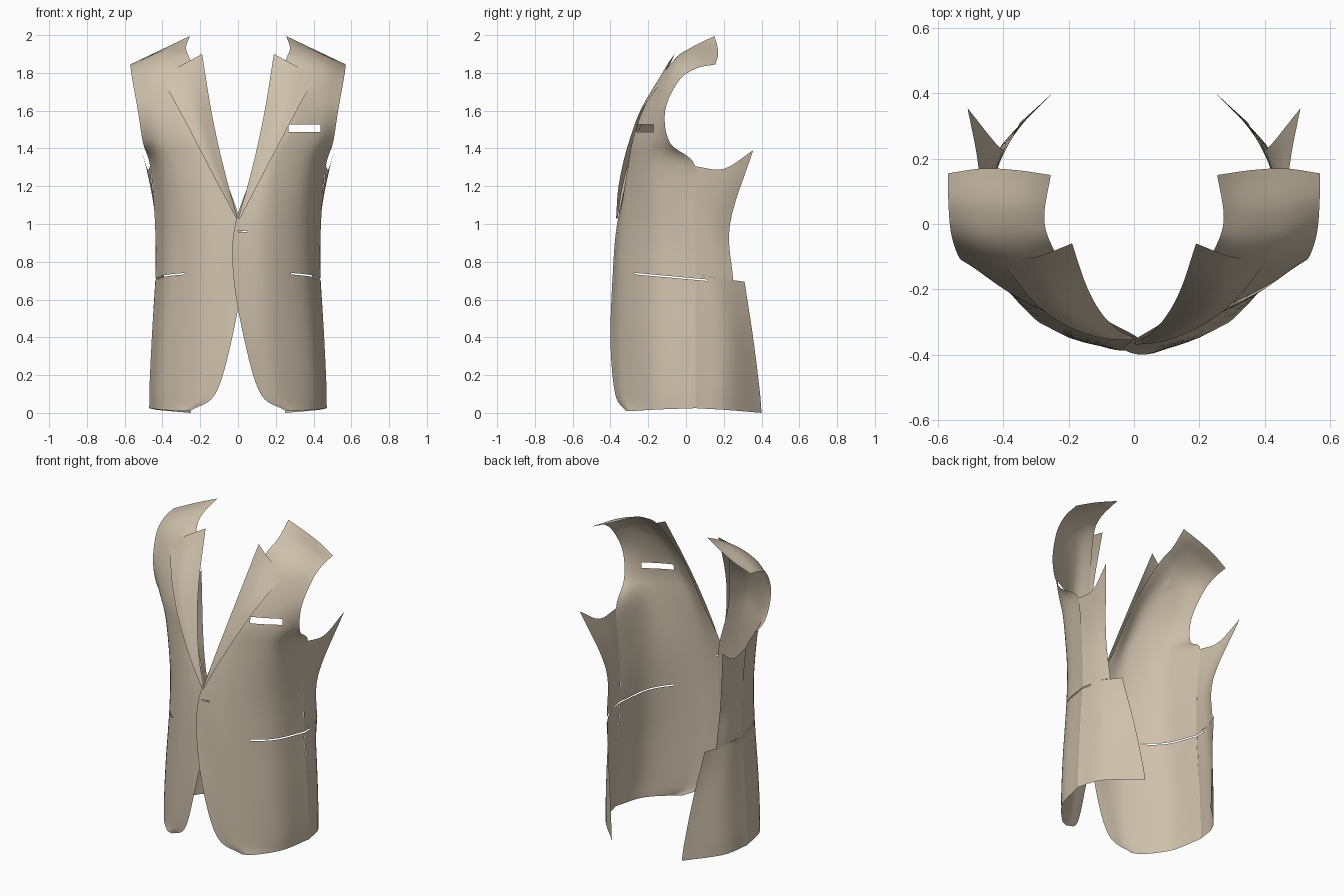
import bpy, bmesh
from mathutils import Vector

if "Cube" in bpy.data.objects:
    bpy.data.objects.remove(bpy.data.objects["Cube"])

cloth = bpy.data.materials.new("tan_cloth")
cloth.diffuse_color = (0.62, 0.53, 0.41, 1)
cloth.use_nodes = True
cloth.node_tree.nodes["Principled BSDF"].inputs["Base Color"].default_value = cloth.diffuse_color


def spline(pts, steps):
    """Smooth curve through the points, with extrapolated ends."""
    p = [Vector(q) for q in pts]
    p = [2 * p[0] - p[1]] + p + [2 * p[-1] - p[-2]]
    out = []
    for i in range(1, len(p) - 2):
        a, b, c, d = p[i - 1:i + 3]
        for k in range(steps):
            t = k / steps
            out.append(0.5 * (2 * b + (c - a) * t + (2 * a - 5 * b + 4 * c - d) * t * t
                              + (3 * b - a - 3 * c + d) * t ** 3))
    return out + [p[-2]]


def cut_hole(bm, planes):
    """Slice along the planes and remove the faces behind all of them."""
    planes = [(Vector(c), Vector(n).normalized()) for c, n in planes]
    for c, n in planes:
        # slice only the neighbourhood of the opening
        near = [f for f in bm.faces
                if all((v.co - pc).dot(pn) < 0.12 for v in f.verts for pc, pn in planes)]
        geom = set(near) | {e for f in near for e in f.edges} | {v for f in near for v in f.verts}
        bmesh.ops.bisect_plane(bm, geom=list(geom), plane_co=c, plane_no=n, dist=1e-5)
    gone = [f for f in bm.faces
            if all((f.calc_center_median() - c).dot(n) < 0 for c, n in planes)]
    bmesh.ops.delete(bm, geom=gone, context='FACES')


def panel(name, curves, side, holes=()):
    """Cloth sheet lofted across upright curves; side -1 gives the mirrored underlap."""
    cols = [spline(c, 6) for c in curves]
    rows = [spline(r, 7) for r in zip(*cols)]
    bm = bmesh.new()
    grid = [[bm.verts.new(p) for p in r] for r in rows]
    for lo, hi in zip(grid, grid[1:]):
        for i in range(len(lo) - 1):
            bm.faces.new((lo[i], lo[i + 1], hi[i + 1], hi[i]))
    for h in holes:
        cut_hole(bm, h)
    if side < 0:
        for v in bm.verts:
            v.co.y += 0.015 * max(0, 1 - abs(v.co.x) / 0.2)
            v.co.x *= -1
        bmesh.ops.reverse_faces(bm, faces=bm.faces[:])
    for f in bm.faces:
        f.smooth = True
    me = bpy.data.meshes.new(name)
    bm.to_mesh(me)
    bm.free()
    me.materials.append(cloth)
    ob = bpy.data.objects.new(name, me)
    bpy.context.collection.objects.link(ob)


# Front panel: upright curves from hem to shoulder seam
front_edge = [(.25, -.32, .012), (.12, -.375, .1), (.035, -.4, .38), (-.025, -.388, .73),
              (-.015, -.365, 1.0), (.09, -.3, 1.3), (.135, -.255, 1.47), (.18, -.185, 1.65),
              (.25, -.07, 1.86), (.275, .02, 1.93), (.255, .15, 1.995)]
chest = [(.31, -.285, .01), (.24, -.325, .1), (.2, -.34, .4), (.17, -.345, .73),
         (.17, -.33, 1.0), (.2, -.3, 1.3), (.25, -.27, 1.48), (.28, -.205, 1.65),
         (.35, -.085, 1.84), (.37, .03, 1.915), (.36, .165, 1.945)]
flank = [(.42, -.15, .018), (.41, -.17, .13), (.39, -.18, .4), (.365, -.18, .73),
         (.36, -.18, 1.0), (.385, -.185, 1.3), (.42, -.185, 1.46), (.43, -.16, 1.62),
         (.46, -.075, 1.805), (.475, .04, 1.875), (.465, .17, 1.895)]
armhole = [(.47, .05, .025), (.468, .05, .15), (.455, .05, .42), (.436, .05, .73),
           (.44, .05, 1.02), (.465, .05, 1.305), (.503, -.085, 1.43), (.53, -.11, 1.6),
           (.558, -.04, 1.755), (.568, .05, 1.822), (.57, .155, 1.845)]

# Side panel: lower part with vent flap, upper part rising to the armhole
low_mid = [(.42, .22, .015), (.42, .22, .15), (.415, .21, .42), (.418, .17, .712)]
low_back = [(.25, .4, 0), (.262, .39, .12), (.3, .355, .4), (.35, .31, .695)]
up_mid = [(.418, .17, .712), (.432, .15, 1.0), (.48, .2, 1.292)]
up_back = [(.39, .25, .70), (.41, .233, 1.0), (.51, .355, 1.39)]

# Lapel: roll line, middle and outer edge
roll = [(.002, -.362, 1.03), (.05, -.335, 1.2), (.1, -.28, 1.4), (.145, -.195, 1.62), (.19, -.06, 1.9)]
lapel_mid = [(.006, -.368, 1.03), (.08, -.352, 1.2), (.16, -.308, 1.4), (.235, -.236, 1.61),
             (.3, -.1, 1.84)]
lapel_edge = [(.01, -.37, 1.03), (.1, -.357, 1.2), (.21, -.31, 1.41), (.31, -.235, 1.6),
              (.41, -.108, 1.78)]


def box(x0, x1, z0, z1):
    return [((x0, 0, 0), (-1, 0, 0)), ((x1, 0, 0), (1, 0, 0)), ((0, 0, z0), (0, 0, -1)),
            ((0, 0, z1), (0, 0, 1)), ((0, 0, 0), (0, 1, 0))]


# Openings: breast pocket, buttonhole and slanted hip pocket slit
breast_pocket = box(.268, .438, 1.488, 1.526)
buttonhole = box(0, .05, .957, .963)
hip_slit = [((0, -.27, .741), (0, .09, 1)), ((0, -.27, .733), (0, -.09, -1)),
            ((0, -.27, 0), (0, -1, 0)), ((0, .115, 0), (0, 1, 0))]

for side, tag in ((1, "left"), (-1, "right")):
    holes = [hip_slit] + ([breast_pocket, buttonhole] if side > 0 else [])
    panel(tag + "_front_panel", [front_edge, chest, flank, armhole], side, holes)
    panel(tag + "_lower_side_panel", [armhole[:4], low_mid, low_back], side, [hip_slit])
    panel(tag + "_upper_side_panel", [armhole[3:6], up_mid, up_back], side)
    panel(tag + "_lapel", [roll, lapel_mid, lapel_edge], side)
